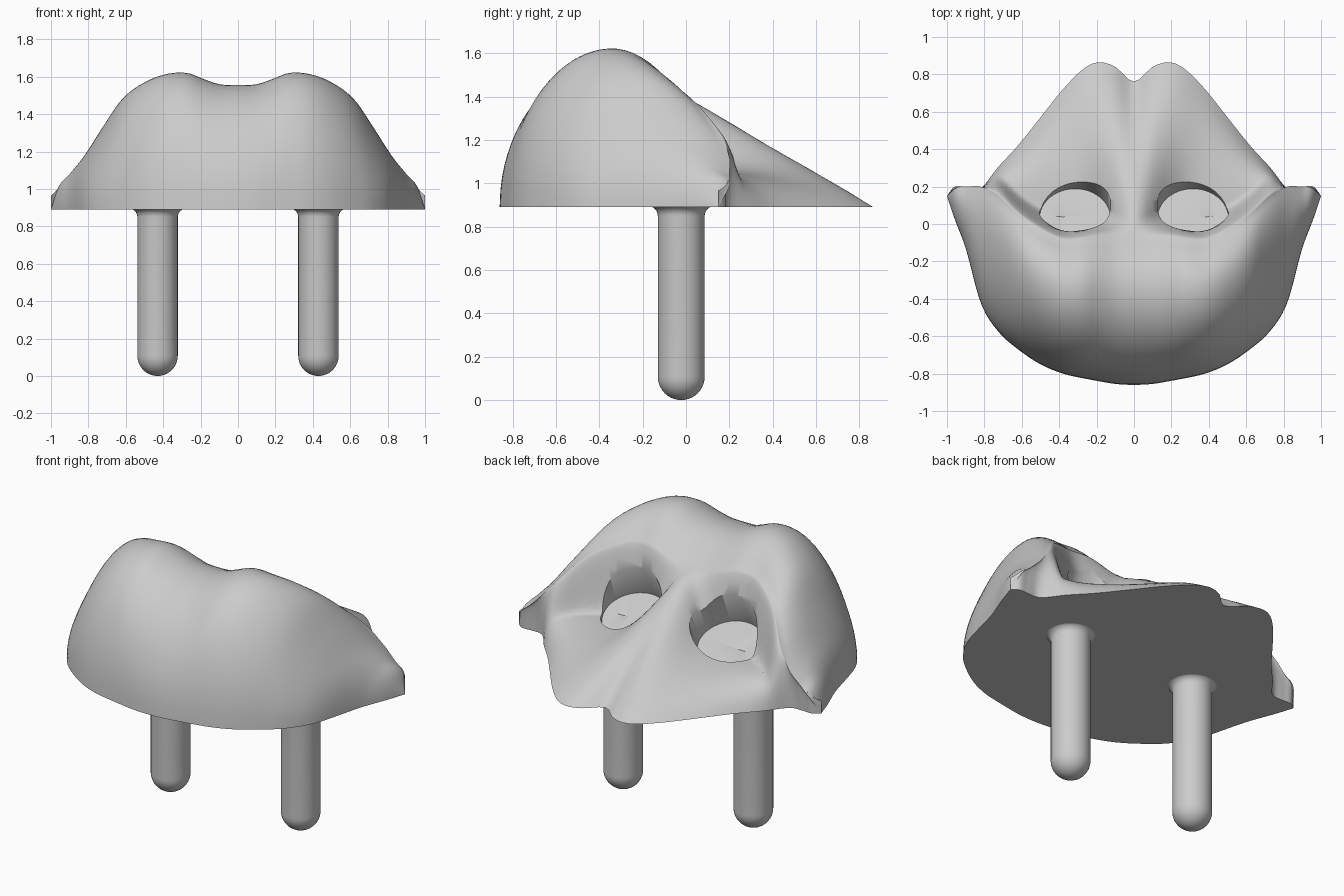
import bpy, bmesh, math
from mathutils import Matrix, Vector

cube = bpy.data.objects.get("Cube")
if cube:
    bpy.data.objects.remove(cube, do_unlink=True)

grey = bpy.data.materials.new("plain grey")
grey.use_nodes = True
grey.diffuse_color = (0.6, 0.6, 0.6, 1)
grey.node_tree.nodes["Principled BSDF"].inputs["Base Color"].default_value = (0.6, 0.6, 0.6, 1)

BASE = 0.89
# half width x: front edge y, rim y, crown height, rear edge y
STATIONS = [
    (0, -0.86, -0.07, 0.665, 0.76),
    (0.1, -0.855, -0.07, 0.67, 0.84),
    (0.19, -0.84, -0.07, 0.70, 0.865),
    (0.27, -0.825, -0.08, 0.73, 0.83),
    (0.38, -0.80, -0.085, 0.725, 0.72),
    (0.5, -0.75, -0.03, 0.68, 0.57),
    (0.62, -0.67, 0.05, 0.59, 0.42),
    (0.73, -0.57, 0.15, 0.43, 0.30),
    (0.82, -0.42, 0.2, 0.29, 0.19),
    (0.9, -0.13, 0.2, 0.19, 0.18),
    (0.96, 0.03, 0.2, 0.12, 0.18),
    (1, 0.15, 0.15, 0, 0.15),
]


def station(x):
    """Smoothly interpolate the station table at |x|."""
    x = abs(x)
    n = len(STATIONS)
    i = max(k for k in range(n - 1) if STATIONS[k][0] <= x)
    a, b = STATIONS[i], STATIONS[i + 1]
    before, after = STATIONS[max(i - 1, 0)], STATIONS[min(i + 2, n - 1)]
    h = b[0] - a[0]
    t = (x - a[0]) / h
    out = []
    for k in range(1, len(a)):
        ma = (b[k] - before[k]) / (b[0] - before[0]) * h if i else 0
        mb = (after[k] - a[k]) / (after[0] - a[0]) * h
        out.append(a[k] * (1 + 2 * t) * (1 - t) ** 2 + ma * t * (1 - t) ** 2
                   + b[k] * t * t * (3 - 2 * t) + mb * t * t * (t - 1))
    return out


def column(x, rows=28):
    """Points from the front edge over the dome and rim down to the rear edge."""
    front, rim, height, rear = station(x)
    pts = []
    for j in range(rows):
        s = (j / rows) ** 1.6
        if s < 0.65:
            g = math.sqrt(max(0, 1 - (1 - s / 0.65) ** 2))
        else:
            g = 1 - 0.2 * ((s - 0.65) / 0.35) ** 2
        pts.append((x, front + s * (rim - front), BASE + height * g))
    length = rear - rim
    for j in range(rows + 1):
        s = (j / rows) ** 1.5

        def muzzle(s):
            ridge = 0.38 * (1 - s) ** 1.3 * math.exp(-(x / (0.16 + 0.1 * s)) ** 2)
            return 0.17 * (1 - s ** 3) + ridge

        f = min(1, s * max(1, abs(length) / 0.12))
        fall = 1 - f * f * (3 - 2 * f)
        z = muzzle(s) + (0.8 * height - muzzle(0)) * fall
        pts.append((x, rim + s * length, BASE + z))
    return pts


def finish(obj):
    obj.data.materials.clear()
    obj.data.materials.append(grey)
    bpy.ops.object.select_all(action='DESELECT')
    obj.select_set(True)
    bpy.context.view_layer.objects.active = obj
    bpy.ops.object.shade_smooth_by_angle(angle=math.radians(40))


def mesh_object(name, bm):
    bmesh.ops.remove_doubles(bm, verts=bm.verts, dist=0.0005)
    bmesh.ops.recalc_face_normals(bm, faces=bm.faces)
    mesh = bpy.data.meshes.new(name)
    bm.to_mesh(mesh)
    bm.free()
    obj = bpy.data.objects.new(name, mesh)
    bpy.context.collection.objects.link(obj)
    return obj


# Domed body with a flat underside
bm = bmesh.new()
COLS = 96
grid = [[bm.verts.new(p) for p in column(math.sin(math.pi * (i / COLS - 0.5)))]
        for i in range(COLS + 1)]
for a, b in zip(grid, grid[1:]):
    for j in range(len(a) - 1):
        bm.faces.new((a[j], b[j], b[j + 1], a[j + 1]))
    bm.faces.new((a[0], a[-1], b[-1], b[0]))
body = mesh_object("domed_body", bm)

# Two slanted round sockets cut down into the body
for side in (-1, 1):
    bm = bmesh.new()
    tilt = Matrix.Rotation(math.radians(-25), 4, 'X')
    place = Matrix.Translation(Vector((side * 0.315, 0.03, 1.07)))
    bmesh.ops.create_cone(bm, cap_ends=True, segments=48, radius1=0.19, radius2=0.19, depth=0.8,
                          matrix=place @ tilt @ Matrix.Diagonal((1, 0.92, 1, 1))
                          @ Matrix.Translation((0, 0, 0.4)))
    cutter = mesh_object("socket_cutter", bm)
    cutter.hide_render = True
    cut = body.modifiers.new("socket", 'BOOLEAN')
    cut.operation = 'DIFFERENCE'
    cut.solver = 'EXACT'
    cut.object = cutter
    bpy.context.view_layer.objects.active = body
    bpy.ops.object.modifier_apply(modifier=cut.name)
    bpy.data.objects.remove(cutter, do_unlink=True)
finish(body)

# Round-ended legs with a flared top
R = 0.108
profile = [(R * math.sin(a), R - R * math.cos(a)) for a in (math.pi / 2 * k / 10 for k in range(11))]
profile += [(R + 0.045 * (1 - math.cos(a)), 0.85 + 0.045 * math.sin(a))
            for a in (math.pi / 2 * k / 6 for k in range(7))]
for side, name in ((-1, "right_leg"), (1, "left_leg")):
    bm = bmesh.new()
    verts = [bm.verts.new((r, 0, z)) for r, z in profile]
    edges = [bm.edges.new(pair) for pair in zip(verts, verts[1:])]
    bmesh.ops.spin(bm, geom=verts + edges, cent=(0, 0, 0), axis=(0, 0, 1),
                   angle=2 * math.pi, steps=40)
    bmesh.ops.translate(bm, verts=bm.verts, vec=(side * 0.43, -0.022, 0))
    finish(mesh_object(name, bm))
